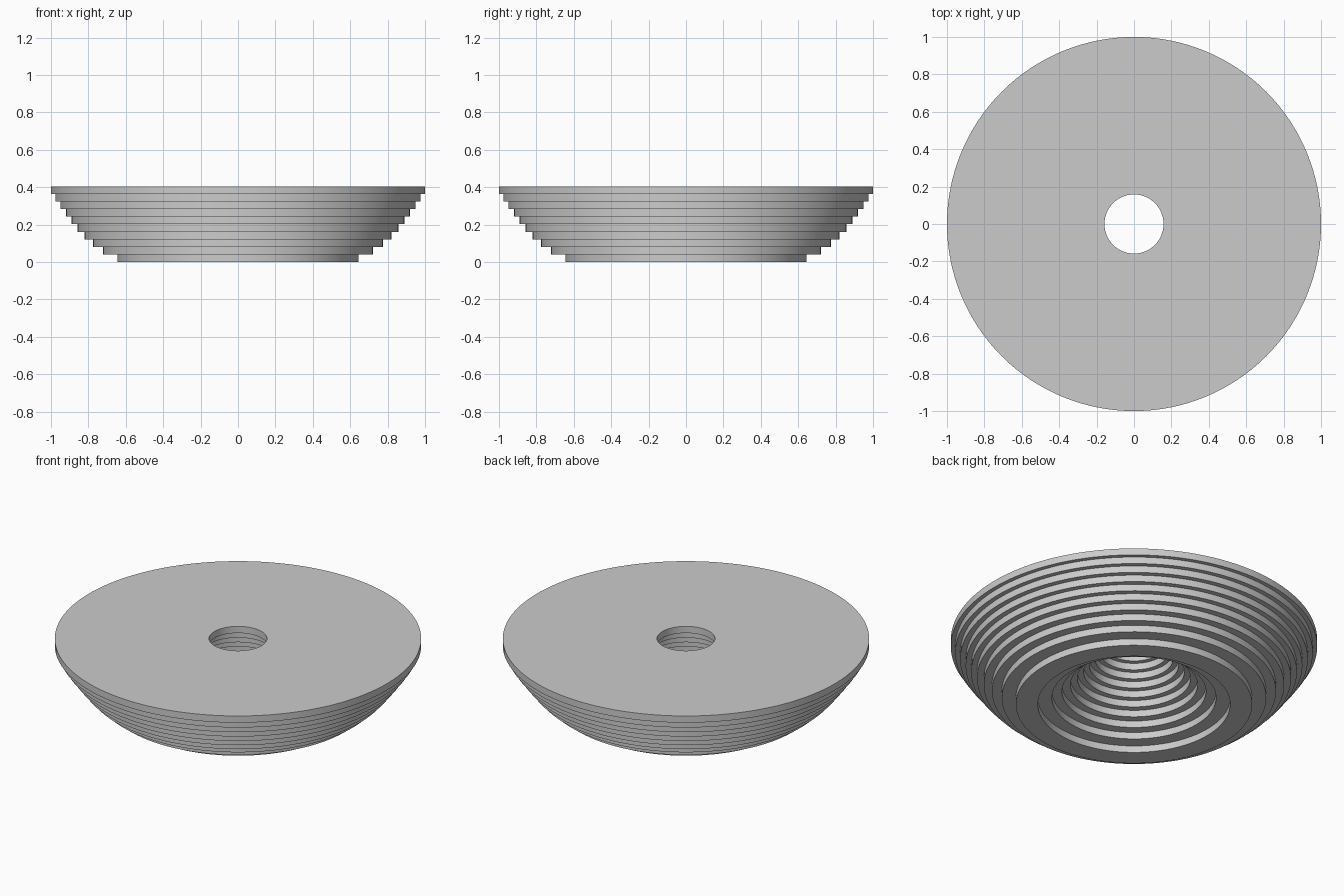
import bpy, bmesh, math

if "Cube" in bpy.data.objects:
    bpy.data.objects.remove(bpy.data.objects["Cube"])

SEGMENTS = 128
HEIGHT = 0.405
# outer and inner radius of each stacked layer, bottom to top
OUTER = [0.645, 0.722, 0.775, 0.82, 0.857, 0.889, 0.919, 0.949, 0.976, 1.0]
INNER = [0.525, 0.448, 0.393, 0.347, 0.309, 0.275, 0.243, 0.213, 0.185, 0.158]

grey = bpy.data.materials.new("grey")
grey.diffuse_color = (0.6, 0.6, 0.6, 1)
grey.use_nodes = True
grey.node_tree.nodes["Principled BSDF"].inputs["Base Color"].default_value = grey.diffuse_color

# stepped cross-section: up the outside, then back down the inside
step = HEIGHT / len(OUTER)
outside, inside = [], []
for i, (ro, ri) in enumerate(zip(OUTER, INNER)):
    outside += [(ro, i * step), (ro, (i + 1) * step)]
    inside += [(ri, i * step), (ri, (i + 1) * step)]
profile = outside + inside[::-1]

# stepped ring: revolve the closed cross-section around z
bm = bmesh.new()
rings = []
for s in range(SEGMENTS):
    a = 2 * math.pi * s / SEGMENTS
    rings.append([bm.verts.new((r * math.cos(a), r * math.sin(a), z)) for r, z in profile])
n = len(profile)
for s in range(SEGMENTS):
    a, b = rings[s], rings[(s + 1) % SEGMENTS]
    for k in range(n):
        j = (k + 1) % n
        bm.faces.new((a[k], b[k], b[j], a[j]))
bmesh.ops.recalc_face_normals(bm, faces=bm.faces)
mesh = bpy.data.meshes.new("stepped_ring")
bm.to_mesh(mesh)
bm.free()
mesh.materials.append(grey)
ring = bpy.data.objects.new("stepped_ring", mesh)
bpy.context.collection.objects.link(ring)

# smooth round walls, sharp step edges
bpy.context.view_layer.objects.active = ring
ring.select_set(True)
bpy.ops.object.shade_smooth_by_angle(angle=math.radians(30))
